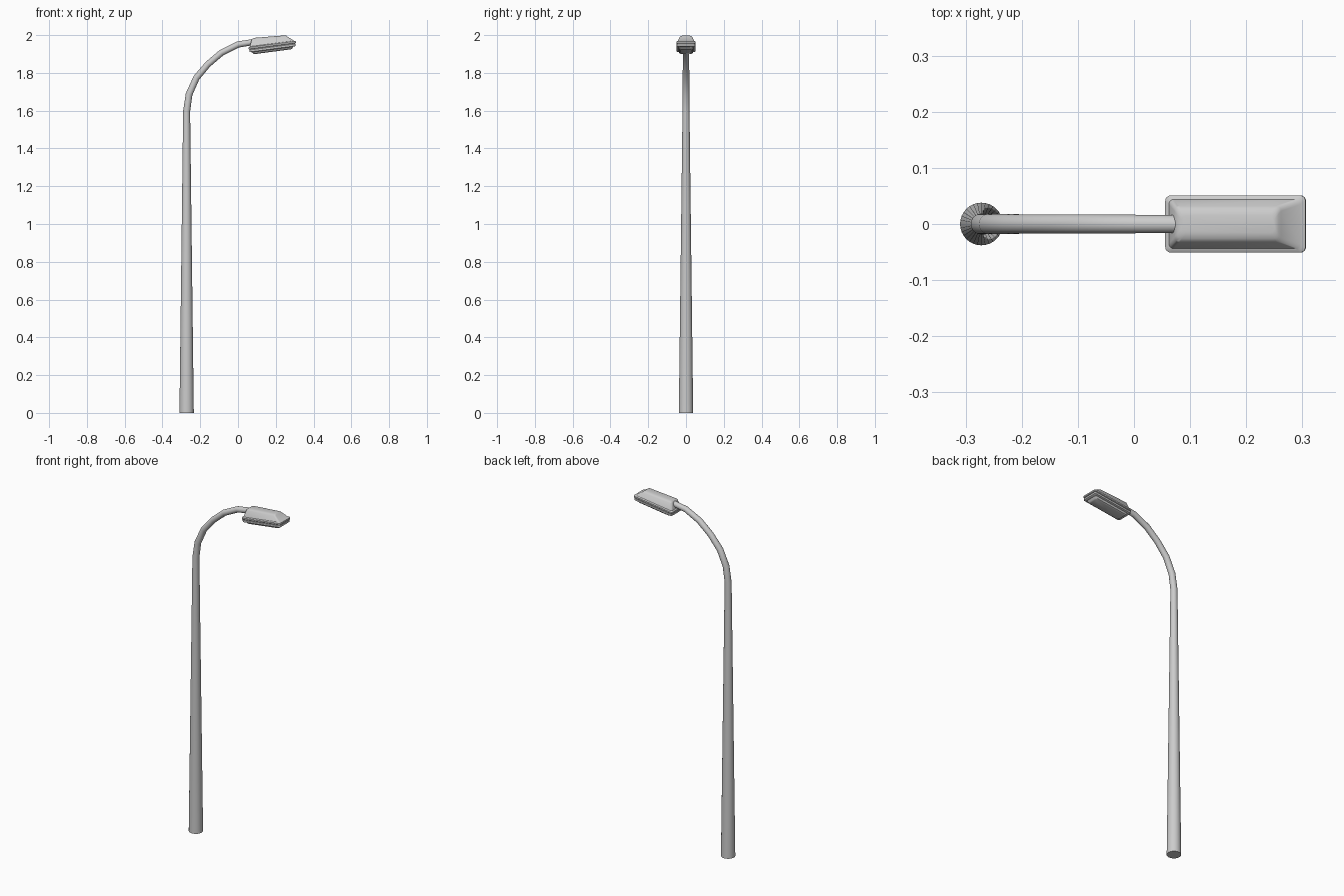
import bpy, bmesh, math
from mathutils import Matrix

if "Cube" in bpy.data.objects:
    bpy.data.objects.remove(bpy.data.objects["Cube"])


def finish(ob, angle=30):
    bpy.ops.object.select_all(action='DESELECT')
    ob.select_set(True)
    bpy.context.view_layer.objects.active = ob
    if ob.type == 'CURVE':
        bpy.ops.object.convert(target='MESH')
    bpy.ops.object.shade_smooth_by_angle(angle=math.radians(angle))


def tube(name, points, res):
    """Swept round tube; points are (x, z, radius)."""
    cu = bpy.data.curves.new(name, 'CURVE')
    cu.dimensions = '3D'
    cu.bevel_depth = 1.0
    cu.bevel_resolution = res
    cu.use_fill_caps = True
    sp = cu.splines.new('POLY')
    sp.points.add(len(points) - 1)
    for p, (x, z, r) in zip(sp.points, points):
        p.co = (x, 0, z, 1)
        p.radius = r
    ob = bpy.data.objects.new(name, cu)
    bpy.context.collection.objects.link(ob)
    finish(ob, 40)


def rounded_loft(name, sections, matrix, n=4):
    """Stack of rounded rectangles: (x0, x1, half width, z, slope, corner radius)."""
    bm = bmesh.new()
    rings = []
    for x0, x1, hy, z, slope, r in sections:
        ring = []
        corners = [(x1 - r, hy - r), (x0 + r, hy - r), (x0 + r, r - hy), (x1 - r, r - hy)]
        for q, (cx, cy) in enumerate(corners):
            for i in range(n + 1):
                a = math.pi / 2 * (q + i / n)
                x, y = cx + r * math.cos(a), cy + r * math.sin(a)
                ring.append(bm.verts.new((x, y, z + slope * x)))
        rings.append(ring)
    for a, b in zip(rings, rings[1:]):
        for i in range(len(a)):
            j = (i + 1) % len(a)
            bm.faces.new((a[i], a[j], b[j], b[i]))
    bm.faces.new(rings[0][::-1])
    bm.faces.new(rings[-1])
    bm.transform(matrix)
    bmesh.ops.recalc_face_normals(bm, faces=bm.faces)
    me = bpy.data.meshes.new(name)
    bm.to_mesh(me)
    bm.free()
    ob = bpy.data.objects.new(name, me)
    bpy.context.collection.objects.link(ob)
    finish(ob)


# Tapered pole bending into the arm
tube("pole", [
    (-0.272, 0.0, 0.038), (-0.272, 1.597, 0.0185), (-0.259, 1.687, 0.018),
    (-0.220, 1.774, 0.0175), (-0.159, 1.846, 0.017), (-0.087, 1.907, 0.017),
    (0.0, 1.950, 0.0165), (0.078, 1.963, 0.016)], 14)

# Lamp head, tilted upwards
tilt = Matrix.Translation((0.181, 0, 1.948)) @ Matrix.Rotation(math.radians(-7.5), 4, 'Y')

# Upper cover with rim and crowned top
rounded_loft("lamp_cover", [
    (-0.124, 0.124, 0.049, -0.008, 0, 0.010),
    (-0.126, 0.126, 0.051, -0.005, 0, 0.010),
    (-0.126, 0.126, 0.051, 0.003, 0, 0.010),
    (-0.122, 0.120, 0.047, 0.006, 0, 0.009),
    (-0.119, 0.117, 0.044, 0.007, 0, 0.009),
    (-0.104, 0.086, 0.032, 0.037, -0.05, 0.009),
    (-0.099, 0.082, 0.026, 0.042, -0.05, 0.009),
    (-0.090, 0.076, 0.016, 0.045, -0.05, 0.009)], tilt)

# Lower tray below the seam
rounded_loft("lamp_tray", [
    (-0.116, 0.116, 0.041, -0.024, 0, 0.009),
    (-0.124, 0.122, 0.049, -0.021, 0, 0.010),
    (-0.124, 0.122, 0.049, -0.011, 0, 0.010),
    (-0.120, 0.118, 0.046, -0.008, 0, 0.010),
    (-0.120, 0.118, 0.046, -0.004, 0, 0.010)], tilt)

# Protruding lens underneath
rounded_loft("lamp_lens", [
    (-0.098, 0.096, 0.028, -0.036, 0, 0.010),
    (-0.104, 0.102, 0.034, -0.033, 0, 0.010),
    (-0.112, 0.110, 0.040, -0.022, 0, 0.010)], tilt)
